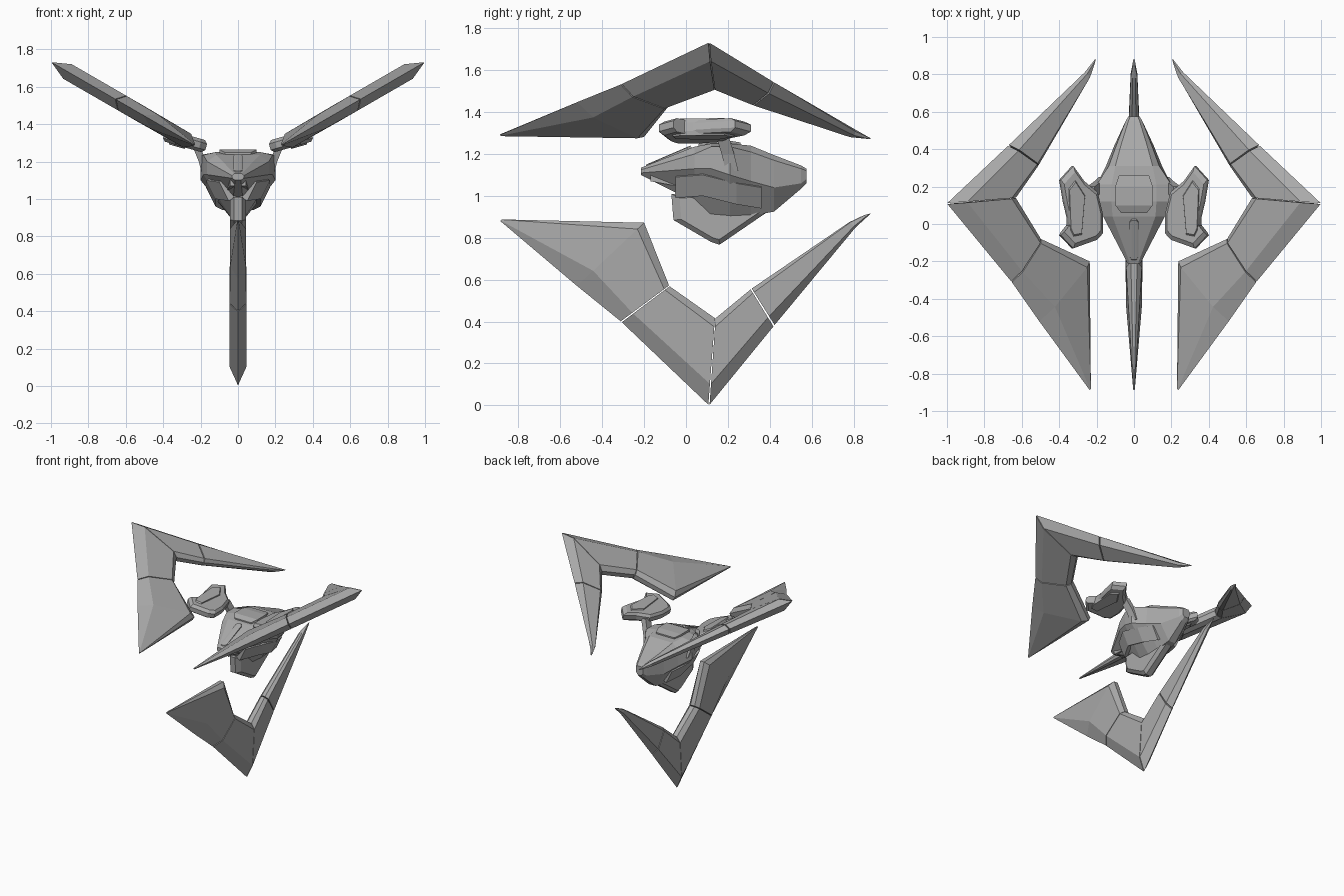
import bpy, bmesh, math
from mathutils import Vector, Matrix

if "Cube" in bpy.data.objects:
    bpy.data.objects.remove(bpy.data.objects["Cube"])

HUB = Vector((0, 0, 1.155))  # axis the three blades turn around


def material(name, value):
    m = bpy.data.materials.new(name)
    m.use_nodes = True
    col = (value, value, value, 1)
    m.diffuse_color = col
    m.node_tree.nodes["Principled BSDF"].inputs["Base Color"].default_value = col
    return m


GREY = material("hull grey", 0.4)


def loft(name, rings, matrix=Matrix()):
    """Skin equal-length rings of points and cap both ends."""
    bm = bmesh.new()
    rows = [[bm.verts.new(matrix @ Vector(p)) for p in ring] for ring in rings]
    n = len(rows[0])
    for a, b in zip(rows, rows[1:]):
        for i in range(n):
            j = (i + 1) % n
            bm.faces.new((a[i], a[j], b[j], b[i]))
    bm.faces.new(rows[0])
    bm.faces.new(rows[-1])
    bmesh.ops.remove_doubles(bm, verts=bm.verts, dist=0.0002)
    bmesh.ops.recalc_face_normals(bm, faces=bm.faces)
    mesh = bpy.data.meshes.new(name)
    bm.to_mesh(mesh)
    bm.free()
    mesh.materials.append(GREY)
    obj = bpy.data.objects.new(name, mesh)
    bpy.context.collection.objects.link(obj)
    return obj


def plate(name, outline, half, bevel, matrix=Matrix()):
    """Flat slab in the local y-z plane with chamfered rim."""
    mid = sum((Vector(p) for p in outline), Vector((0, 0))) / len(outline)
    inner = [Vector(p).lerp(mid, bevel) for p in outline]
    rings = [[(x, y, z) for y, z in pts] for x, pts in
             ((-half, inner), (-half * 0.5, outline), (half * 0.5, outline), (half, inner))]
    return loft(name, rings, matrix)


# Blades: stations of outer point, inner point (y, z) and half thickness
STATIONS = [
    ((-0.89, 0.883), (-0.885, 0.888), 0.004),
    ((-0.52, 0.57), (-0.20, 0.872), 0.042),
    ((-0.31, 0.40), (-0.08, 0.57), 0.045),
    ((0.11, 0.0), (0.14, 0.415), 0.045),
    ((0.42, 0.38), (0.31, 0.555), 0.036),
    ((0.81, 0.85), (0.78, 0.875), 0.018),
    ((0.885, 0.918), (0.85, 0.908), 0.004),
]
SEGMENTS = {"front_blade": (0, 1, 2), "front_root": (2, 3),
            "rear_root": (3, 4), "rear_blade": (4, 5, 6)}


def blade_ring(station):
    o, i, t = Vector(station[0]), Vector(station[1]), station[2]
    a, b = o.lerp(i, 0.24), o.lerp(i, 0.9)
    pts = [(0, o), (t, a), (t, b), (t * 0.4, i), (-t * 0.4, i), (-t, b), (-t, a)]
    return [Vector((x, p.x, p.y)) - HUB for x, p in pts]


for side, turn in (("lower", 0), ("left", -120), ("right", 120)):
    place = Matrix.Translation(HUB) @ Matrix.Rotation(math.radians(turn), 4, 'Y')
    for part, ids in SEGMENTS.items():
        rings = [blade_ring(STATIONS[k]) for k in ids]
        # pull the joints back a little so a panel seam shows
        first, last = rings[0], rings[-1]
        rings[0] = [p.lerp(q, 0.008) for p, q in zip(first, rings[1])]
        rings[-1] = [p.lerp(q, 0.008) for p, q in zip(last, rings[-2])]
        loft(f"{side}_{part}", rings, place)


# Hull: y, then half width and height of deck, shoulder, waist and keel
HULL = [
    (-0.215, (0.02, 1.135), (0.032, 1.125), (0.03, 1.11), (0.015, 1.1)),
    (0.04, (0.115, 1.235), (0.165, 1.2), (0.165, 1.13), (0.03, 0.97)),
    (0.12, (0.12, 1.25), (0.185, 1.235), (0.185, 1.13), (0.035, 0.9)),
    (0.21, (0.12, 1.25), (0.2, 1.235), (0.2, 1.1), (0.04, 0.9)),
    (0.31, (0.1, 1.24), (0.135, 1.21), (0.15, 1.07), (0.04, 0.905)),
    (0.42, (0.07, 1.195), (0.095, 1.17), (0.105, 1.04), (0.03, 0.925)),
    (0.55, (0.03, 1.145), (0.045, 1.13), (0.045, 1.06), (0.02, 1.035)),
    (0.575, (0.02, 1.13), (0.03, 1.12), (0.03, 1.08), (0.015, 1.06)),
]
loft("hull", [[(w, y, z) for w, z in prof] + [(-w, y, z) for w, z in reversed(prof)]
              for y, *prof in HULL])

# Raised deck panel and nose canopy
loft("deck_panel", [[(-w, y, z), (w, y, z), (w, y, z - 0.04), (-w, y, z - 0.04)]
                    for y, w, z in ((0.06, 0.07, 1.248), (0.1, 0.1, 1.265),
                                    (0.2, 0.1, 1.265), (0.26, 0.08, 1.255))])
plate("canopy_ridge", [(-0.2, 1.12), (-0.19, 1.15), (0.02, 1.24), (0.05, 1.2)], 0.025, 0.15)

# Lower engine fin
plate("lower_fin", [(-0.07, 1.01), (-0.06, 0.885), (0.12, 0.78), (0.16, 0.767),
                    (0.42, 0.945), (0.32, 1.02)], 0.044, 0.18)

# Side engine pods on struts, tilted outward from the hull
POD = [(0.05, 0.0), (-0.05, 0.0), (-0.085, 0.035), (-0.13, 0.165), (-0.06, 0.235),
       (0.0, 0.185), (0.12, 0.215), (0.235, 0.235), (0.31, 0.165), (0.23, 0.105), (0.17, 0.03)]
for side, s in (("left", 1), ("right", -1)):
    tilt = Matrix.Translation((s * 0.17, 0, 1.278)) @ Matrix.Rotation(
        s * math.radians(74), 4, 'Y')
    plate(f"{side}_pod", POD, 0.034, 0.13, tilt)
    plate(f"{side}_pod_spine", [(-0.07, 0.12), (-0.08, 0.17), (-0.04, 0.19),
                                (0.2, 0.2), (0.25, 0.16), (0.16, 0.1)], 0.042, 0.15, tilt)
    # strut from shoulder up to the pod
    loft(f"{side}_strut", [[(s * x, y - 0.03, z), (s * x, y + 0.03, z),
                            (s * (x + 0.04), y + 0.03, z), (s * (x + 0.04), y - 0.03, z)]
                           for x, y, z in ((0.15, 0.22, 1.12), (0.17, 0.2, 1.2),
                                           (0.21, 0.17, 1.3))])
    # armour panel on the lower flank
    loft(f"{side}_flank_panel", [[(s * x, y, z), (s * (x - 0.05), y, z - 0.1),
                                  (s * (x - 0.09), y, z - 0.08), (s * (x - 0.04), y, z + 0.02)]
                                 for x, y, z in ((0.1, -0.05, 1.09), (0.172, 0.08, 1.1),
                                                 (0.17, 0.24, 1.06), (0.13, 0.36, 1.04))])
    # chin gun beside the nose
    loft(f"{side}_chin_gun", [[(s * (x + dx), y, z + dz) for dx, dz in
                               ((-0.012, -0.015), (0.012, -0.015), (0.012, 0.015), (-0.012, 0.015))]
                              for x, y, z in ((0.03, -0.17, 1.085), (0.06, 0.08, 1.04))])
